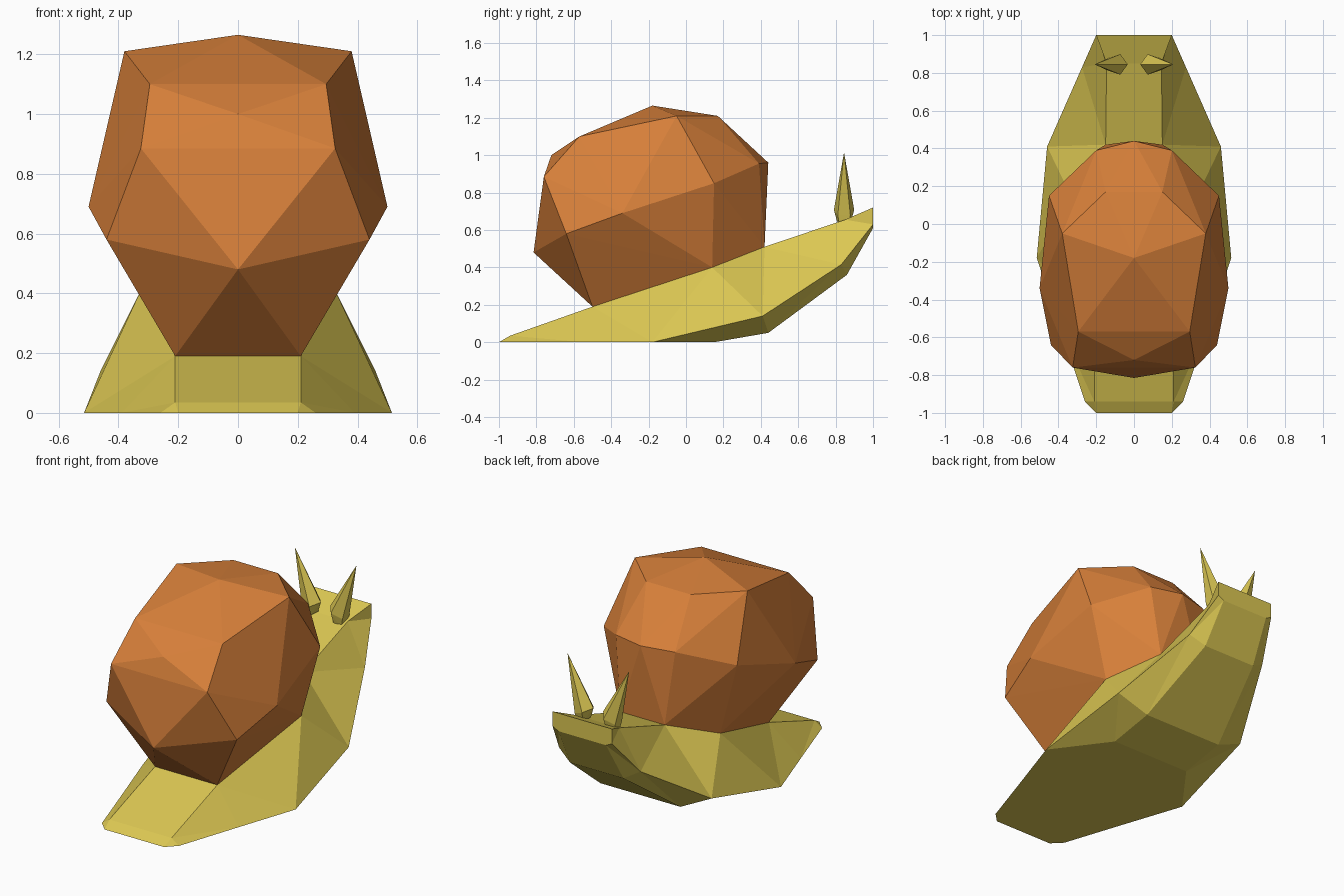
import bpy, bmesh, math

if "Cube" in bpy.data.objects:
    bpy.data.objects.remove(bpy.data.objects["Cube"])

def material(name, rgb):
    m = bpy.data.materials.new(name)
    m.diffuse_color = (*rgb, 1)
    m.use_nodes = True
    m.node_tree.nodes["Principled BSDF"].inputs["Base Color"].default_value = m.diffuse_color
    return m

yellow = material("mustard yellow", (0.71, 0.57, 0.085))
orange = material("burnt orange", (0.68, 0.215, 0.042))

def finish(name, bm, mat):
    bmesh.ops.recalc_face_normals(bm, faces=bm.faces)
    me = bpy.data.meshes.new(name)
    bm.to_mesh(me)
    bm.free()
    me.materials.append(mat)
    ob = bpy.data.objects.new(name, me)
    bpy.context.collection.objects.link(ob)
    return ob

def hull(name, pts, mat):
    bm = bmesh.new()
    for p in pts:
        bm.verts.new(p)
    res = bmesh.ops.convex_hull(bm, input=bm.verts)
    junk = {v for v in res["geom_interior"] if isinstance(v, bmesh.types.BMVert)}
    bmesh.ops.delete(bm, geom=list(junk), context='VERTS')
    return finish(name, bm, mat)

# Body: three edge lines from tail to head, mirrored into six-point sections
top = [(.21, -.94, .035), (.21, -.5, .19), (.33, .14, .40),
       (.15, .42, .51), (.145, .85, .655), (.2, 1, .72)]
side = [(.26, -.94, 0), (.39, -.55, 0), (.515, -.18, 0),
        (.46, .41, .14), (.275, .83, .415), (.2, 1, .63)]
under = [(.2, -1, 0), (.22, -.5, 0), (.27, .15, 0),
         (.27, .44, .05), (.18, .86, .36), (.16, 1, .61)]
bm = bmesh.new()
rings = []
for t, s, u in zip(top, side, under):
    half = [t, s, u]
    ring = half + [(-x, y, z) for x, y, z in reversed(half)]
    rings.append([bm.verts.new(p) for p in ring])
for a, b in zip(rings, rings[1:]):
    for i in range(6):
        j = (i + 1) % 6
        bm.faces.new((a[i], a[j], b[j], b[i]))
t0, s0, u0, u1, s1, t1 = rings[0]
for f in ((t0, s0, u0), (t0, u0, u1, t1), (t1, u1, s1), rings[-1]):
    bm.faces.new(f)
bmesh.ops.triangulate(bm, faces=bm.faces, quad_method='SHORT_EDGE')
finish("body", bm, yellow)

# Shell: faceted convex dome resting on the sloping back
mid = [(0, -.18, 1.265), (0, -.72, 1.0), (0, -.815, .48), (0, .44, .96)]
half = [(.38, -.05, 1.21), (.295, -.57, 1.10), (.325, -.76, .885),
        (.44, -.64, .58), (.5, -.34, .69), (.45, .15, .85),
        (.2, .39, .955), (.15, .17, 1.21), (.21, -.5, .19),
        (.33, .14, .40), (.15, .42, .51)]
hull("shell", mid + half + [(-x, y, z) for x, y, z in half], orange)

# Eye stalks: five-sided spikes leaning outward
for name, sx in (("left_eye_stalk", -1), ("right_eye_stalk", 1)):
    pts = [(sx * .208, .845, 1.015)]
    for r, z in ((.04, .64), (.057, .70)):
        for k in range(5):
            a = math.radians(72 * k + 36)
            pts.append((sx * (.09 + r * math.cos(a)), .845 + r * math.sin(a), z - .025 * math.cos(a)))
    hull(name, pts, yellow)
